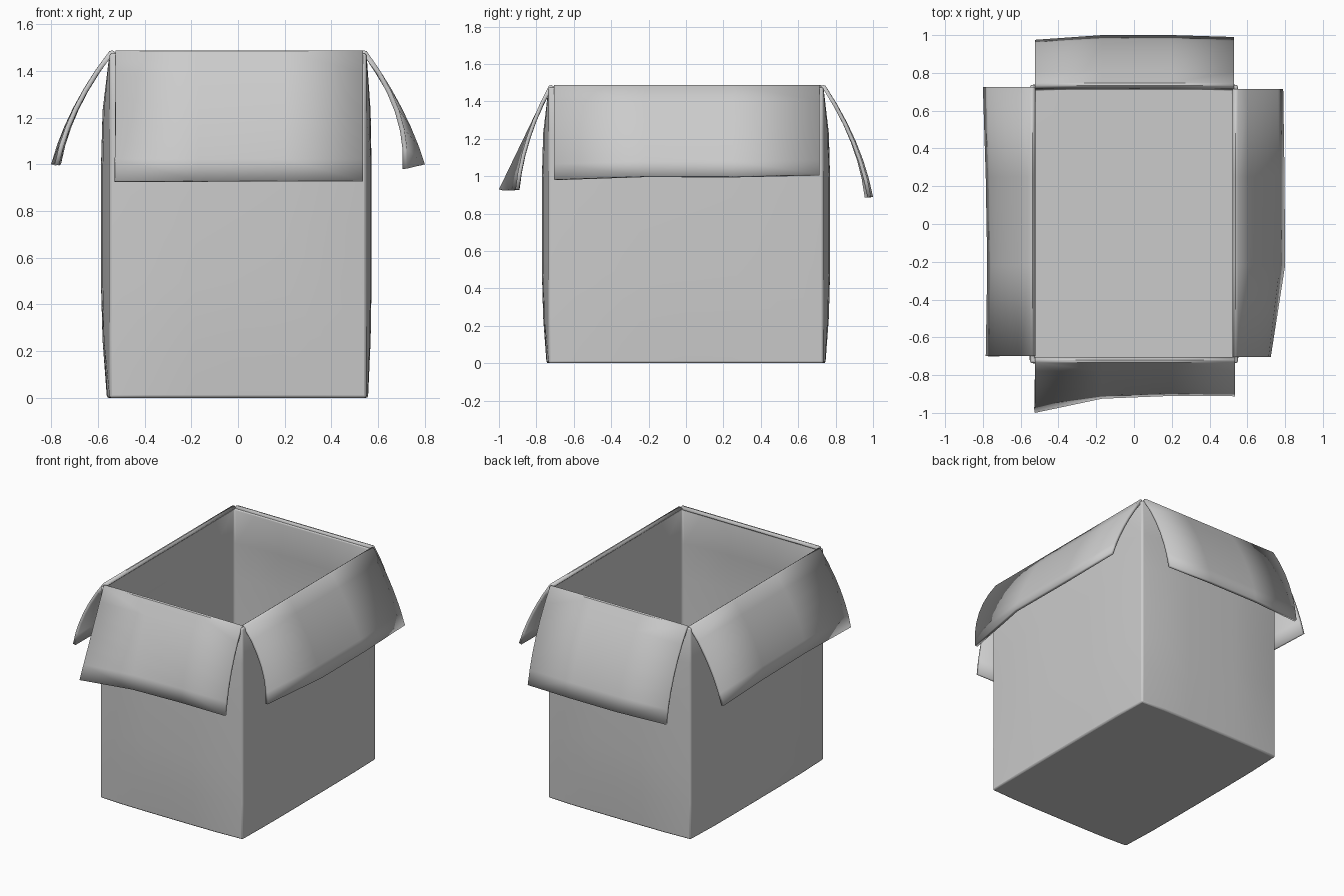
import bpy, bmesh
from mathutils import Vector

if "Cube" in bpy.data.objects:
    bpy.data.objects.remove(bpy.data.objects["Cube"])

HX, HY, TOP, THICK = 0.55, 0.735, 1.475, 0.024


def finish(name, bm, thickness, bevel=0.0):
    """Turn a sheet into a solid, softly shaded card panel."""
    mesh = bpy.data.meshes.new(name)
    bm.to_mesh(mesh)
    bm.free()
    ob = bpy.data.objects.new(name, mesh)
    bpy.context.collection.objects.link(ob)
    bpy.context.view_layer.objects.active = ob
    ob.select_set(True)
    solid = ob.modifiers.new("card", 'SOLIDIFY')
    solid.thickness, solid.offset, solid.use_even_offset = thickness, -1, True
    if bevel:
        bev = ob.modifiers.new("soft_edges", 'BEVEL')
        bev.width, bev.segments, bev.angle_limit = bevel, 2, 0.7
    bpy.ops.object.shade_smooth_by_angle(angle=0.7)
    ob.select_set(False)
    return ob


# Open box body with gently bulging walls
bm = bmesh.new()
bmesh.ops.create_cube(bm, size=2)
bmesh.ops.subdivide_edges(bm, edges=bm.edges[:], cuts=5, use_grid_fill=True)
lid = [f for f in bm.faces if f.normal.z > 0.9]
bmesh.ops.delete(bm, geom=lid, context='FACES')
for v in bm.verts:
    x, y, z = v.co
    height = (1 - z ** 4) if z > -0.99 else 0.3
    height = max(height, 0.3) if z < 0 else height
    dx = (0.037 if x < 0 else 0.022) * x * (1 - y ** 4) * height
    dy = 0.036 * y * (1 - x ** 4) * height
    v.co = (x * HX + dx, y * HY + dy, (z + 1) / 2 * TOP)
finish("box_body", bm, THICK, 0.01)


def flap(name, out, along, root, columns):
    """Bent flap; columns are (position along rim, end reach, end z, bend)."""
    out, along, up = Vector(out), Vector(along), Vector((0, 0, 1))
    bm = bmesh.new()
    grid = []
    for pos, reach, end_z, bend in columns:
        # Rounded fold over the rim, then the hanging curve
        prof = [(root - 0.022, 1.476), (root - 0.006, 1.488)]
        for i in range(7):
            s = i / 6
            prof.append((root + 0.008 + (reach - root - 0.008) * s + bend * 4 * s * (1 - s),
                         1.484 + (end_z - 1.484) * s))
        grid.append([bm.verts.new(out * o + along * pos + up * z) for o, z in prof])
    for a, b in zip(grid, grid[1:]):
        for i in range(len(a) - 1):
            f = bm.faces.new((a[i], a[i + 1], b[i + 1], b[i]))
            f.normal_update()
            if f.normal.dot(out + up) < 0:
                f.normal_flip()
    finish(name, bm, 0.02)


# Four flaps folded outward, each a little uneven
flap("front_flap", (0, -1, 0), (1, 0, 0), 0.725,
     [(-0.525, 1.0, 0.93, 0.0), (-0.17, 0.925, 0.93, 0.025),
      (0.2, 0.91, 0.93, 0.03), (0.535, 0.912, 0.93, 0.03)])
flap("back_flap", (0, 1, 0), (1, 0, 0), 0.738,
     [(-0.525, 0.975, 0.89, 0.04), (-0.17, 1.0, 0.89, 0.035),
      (0.2, 1.0, 0.89, 0.035), (0.53, 0.99, 0.89, 0.035)])
flap("left_flap", (-1, 0, 0), (0, 1, 0), 0.543,
     [(-0.7, 0.785, 1.0, 0.035), (-0.22, 0.777, 1.005, 0.035),
      (0.25, 0.785, 1.005, 0.035), (0.725, 0.8, 1.0, 0.03)])
flap("right_flap", (1, 0, 0), (0, 1, 0), 0.543,
     [(-0.705, 0.724, 0.982, 0.052), (-0.22, 0.8, 1.0, 0.025),
      (0.25, 0.797, 1.0, 0.025), (0.715, 0.79, 1.01, 0.022)])
